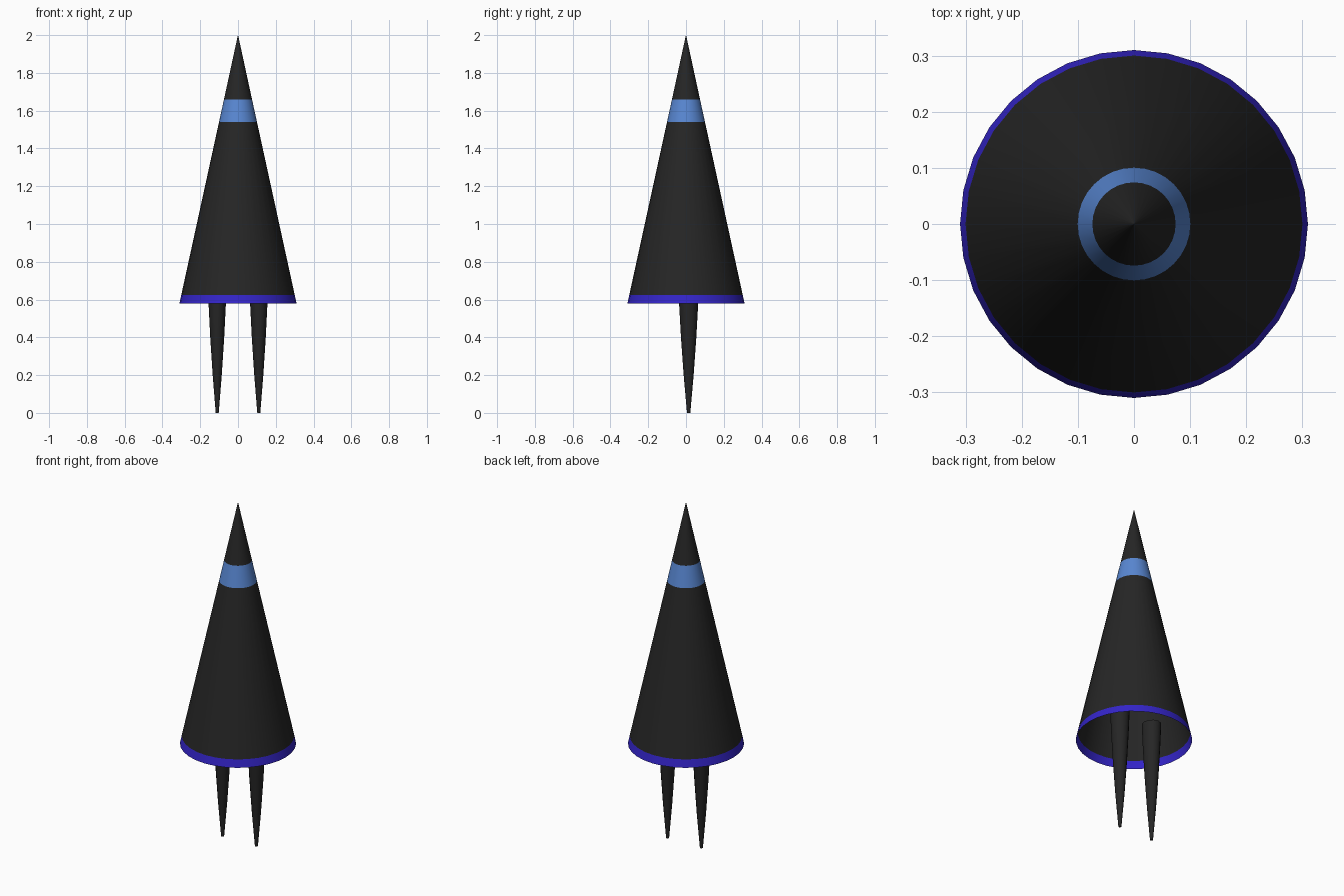
import bpy
import math

if "Cube" in bpy.data.objects:
    bpy.data.objects.remove(bpy.data.objects["Cube"])


def material(name, rgb):
    m = bpy.data.materials.new(name)
    m.diffuse_color = (*rgb, 1)
    m.use_nodes = True
    m.node_tree.nodes["Principled BSDF"].inputs["Base Color"].default_value = m.diffuse_color
    return m


BLACK = material("black", (0.019, 0.019, 0.019))
LIGHT_BLUE = material("light blue", (0.098, 0.242, 0.645))
VIOLET_BLUE = material("violet blue", (0.034, 0.018, 0.58))


def lathe(name, profile, sides, mats, centre=(0, 0), stretch=1.0, capped=False):
    """Spin a (radius, z) profile; mats gives one material per profile segment."""
    verts, faces, slots = [], [], []
    for r, z in profile:
        for i in range(sides):
            a = 2 * math.pi * i / sides
            verts.append((centre[0] + r * math.cos(a),
                          centre[1] + r * stretch * math.sin(a), z))
    used = list(dict.fromkeys(mats))
    for k, mat in enumerate(mats):
        for i in range(sides):
            j = (i + 1) % sides
            lo, hi = k * sides, (k + 1) * sides
            faces.append((lo + i, lo + j, hi + j, hi + i))
            slots.append(used.index(mat))
    if capped:
        last = (len(profile) - 1) * sides
        faces += [tuple(reversed(range(sides))), tuple(range(last, last + sides))]
        slots += [0, 0]
    mesh = bpy.data.meshes.new(name)
    mesh.from_pydata(verts, [], faces)
    for m in used:
        mesh.materials.append(m)
    for p, s in zip(mesh.polygons, slots):
        p.material_index = s
    obj = bpy.data.objects.new(name, mesh)
    bpy.context.collection.objects.link(obj)
    bpy.ops.object.select_all(action='DESELECT')
    obj.select_set(True)
    bpy.context.view_layer.objects.active = obj
    bpy.ops.object.shade_smooth_by_angle(angle=math.radians(40))
    return obj


# Hollow cone body, open underneath, with a coloured hem and upper band
BASE_Z, APEX_Z, BASE_R = 0.58, 2.0, 0.31
levels = [BASE_Z, 0.625, 1.54, 1.66, 1.998]
cone = [(BASE_R * (APEX_Z - z) / (APEX_Z - BASE_Z), z) for z in levels]
cone[-1] = (0.0004, APEX_Z)
lathe("cone_body", cone, 32, [VIOLET_BLUE, BLACK, LIGHT_BLUE, BLACK])

# Two tapering legs that reach up inside the cone
leg = [(0.008, 0), (0.024, 0.2), (0.037, 0.4), (0.046, 0.58), (0.051, 0.71)]
for side, x in (("left", -0.11), ("right", 0.11)):
    lathe(side + "_leg", leg, 12, [BLACK] * 4, (x, 0.014), 1.1, True)
